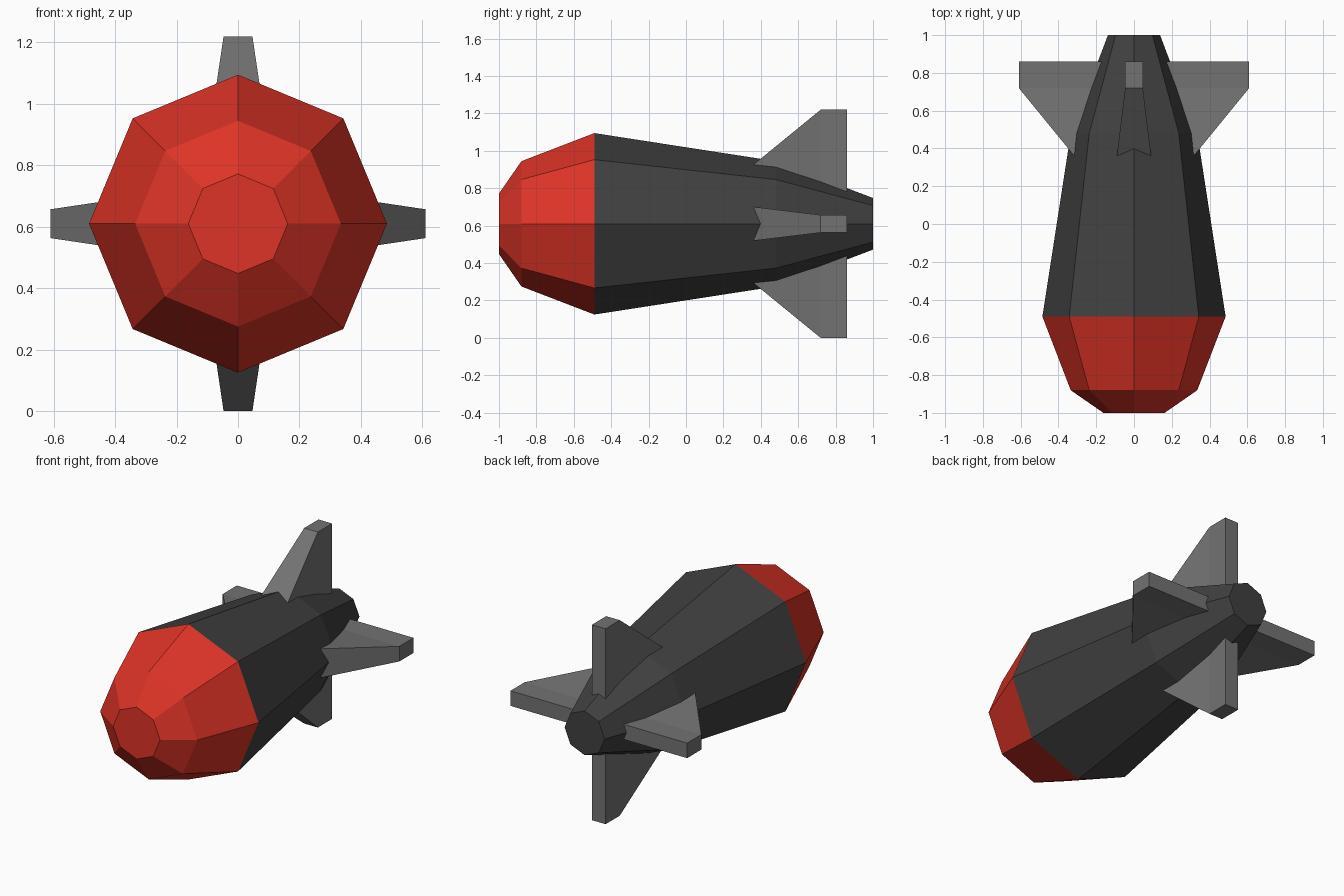
import bpy, bmesh, math
from mathutils import Matrix

if "Cube" in bpy.data.objects:
    bpy.data.objects.remove(bpy.data.objects["Cube"])

CZ = 0.61  # height of the long axis


def material(name, rgb):
    m = bpy.data.materials.new(name)
    m.diffuse_color = (*rgb, 1)
    m.use_nodes = True
    m.node_tree.nodes["Principled BSDF"].inputs["Base Color"].default_value = m.diffuse_color
    return m


red = material("red", (0.73, 0.034, 0.02))
dark = material("dark grey", (0.051, 0.051, 0.051))
grey = material("mid grey", (0.17, 0.17, 0.17))


def loft(name, rings, mats):
    """Skin matching point rings, cap both ends."""
    bm = bmesh.new()
    vs = [[bm.verts.new(p) for p in ring] for ring in rings]
    for a, b in zip(vs, vs[1:]):
        n = len(a)
        for i in range(n):
            j = (i + 1) % n
            bm.faces.new((a[i], a[j], b[j], b[i]))
    bm.faces.new(vs[0])
    bm.faces.new(vs[-1])
    bmesh.ops.recalc_face_normals(bm, faces=bm.faces)
    me = bpy.data.meshes.new(name)
    for m in mats:
        me.materials.append(m)
    # faces ahead of the nose joint take the first material
    if len(mats) > 1:
        for f in bm.faces:
            f.material_index = 0 if f.calc_center_median().y < -0.49 else 1
    bm.to_mesh(me)
    bm.free()
    ob = bpy.data.objects.new(name, me)
    bpy.context.collection.objects.link(ob)
    return ob


# Eight-sided body: (y, radius) profile
profile = [(-1, 0.162), (-0.88, 0.335), (-0.49, 0.485), (0.48, 0.335), (1, 0.138)]
loft("body",
     [[(r * math.cos(k * math.pi / 4), y, CZ + r * math.sin(k * math.pi / 4))
       for k in range(8)] for y, r in profile],
     [red, dark])

# Four tail fins: (y, outer radius, half thickness), rooted inside the body
stations = [(0.30, 0.267, 0.098), (0.72, 0.61, 0.047), (0.86, 0.61, 0.047)]
for k, side in enumerate(("top", "right", "bottom", "left")):
    fin = loft(side + "_fin",
               [[(-t, y, 0.1), (t, y, 0.1), (t, y, r), (-t, y, r)] for y, r, t in stations],
               [grey])
    fin.data.transform(Matrix.Translation((0, 0, CZ)) @ Matrix.Rotation(k * math.pi / 2, 4, 'Y'))
